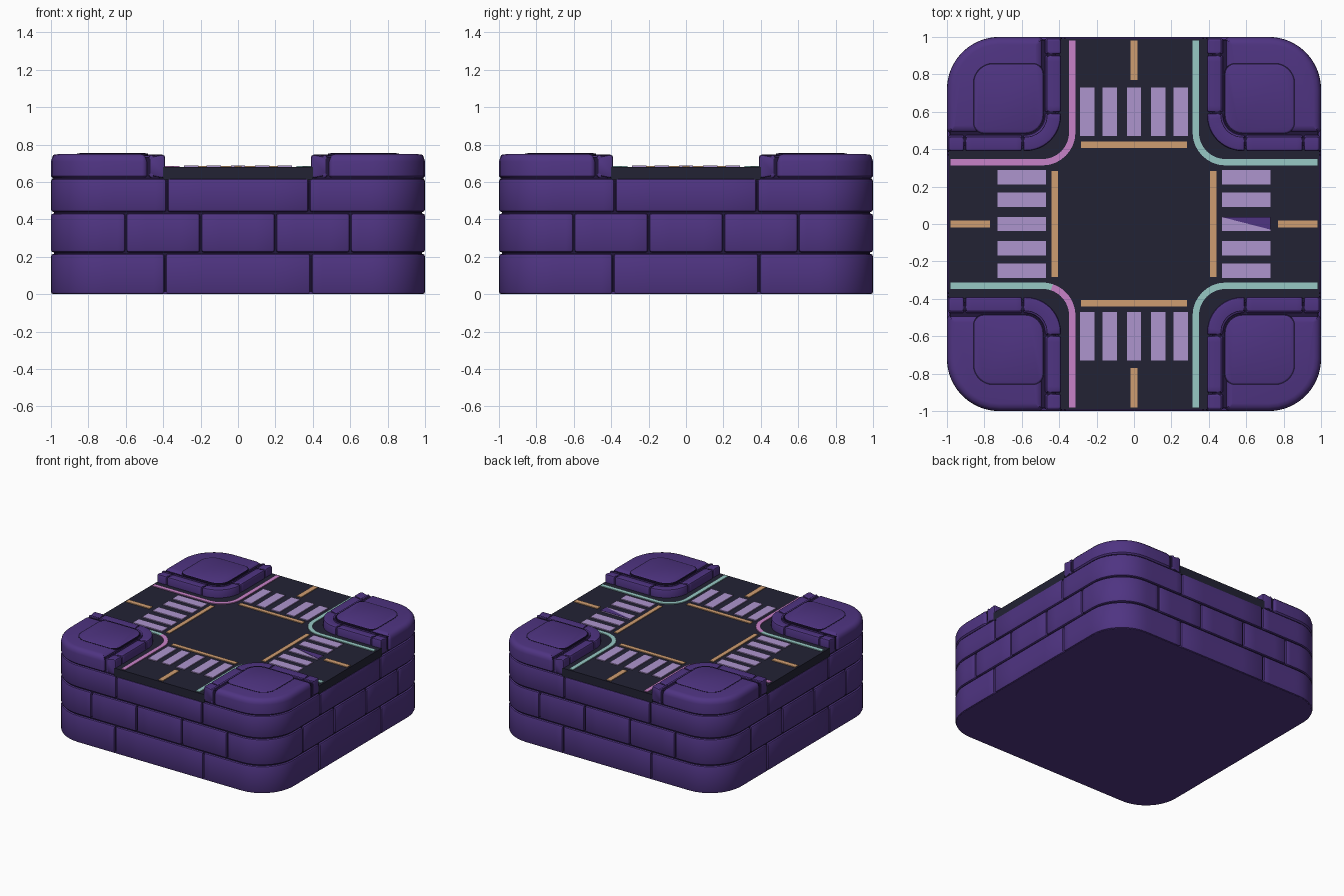
import bpy, bmesh, math

if "Cube" in bpy.data.objects:
    bpy.data.objects.remove(bpy.data.objects["Cube"])

R, F = 0.28, 0.72             # tile corner radius, half of the straight side
Q = 2 * F + R * math.pi / 2   # length of one quarter of the outline


def mat(name, hexa):
    m = bpy.data.materials.new(name)
    c = [int(hexa[i:i + 2], 16) / 255 for i in (0, 2, 4)]
    m.diffuse_color = [((v + 0.055) / 1.055) ** 2.4 if v > 0.04 else v / 12.92 for v in c] + [1]
    m.use_nodes = True
    m.node_tree.nodes["Principled BSDF"].inputs["Base Color"].default_value = m.diffuse_color
    return m


PURPLE = mat("purple stone", "4F3482")
MORTAR = mat("dark mortar", "21163A")
ROAD = mat("asphalt", "222234")
LAVENDER = mat("lavender paint", "AE95CE")
ORANGE = mat("orange paint", "CF9D71")
PINK = mat("pink paint", "C982C9")
TEAL = mat("teal paint", "97C9C5")


def finish(name, bm, material, smooth=True):
    bmesh.ops.recalc_face_normals(bm, faces=bm.faces)
    me = bpy.data.meshes.new(name)
    bm.to_mesh(me)
    bm.free()
    me.materials.append(material)
    ob = bpy.data.objects.new(name, me)
    bpy.context.collection.objects.link(ob)
    if smooth:
        bpy.ops.object.select_all(action='DESELECT')
        ob.select_set(True)
        bpy.context.view_layer.objects.active = ob
        bpy.ops.object.shade_smooth_by_angle(angle=math.radians(35))
    return ob


def loft(bm, rings):
    """Skin a list of closed rings and cap both ends."""
    vs = [[bm.verts.new(p) for p in ring] for ring in rings]
    n = len(vs[0])
    for a, b in zip(vs, vs[1:]):
        for i in range(n):
            j = (i + 1) % n
            bm.faces.new((a[i], a[j], b[j], b[i]))
    bm.faces.new(vs[0])
    bm.faces.new(vs[-1])


def turn(x, y, k):
    for _ in range(k % 4):
        x, y = -y, x
    return x, y


def outline(s):
    """Point and inward normal on the tile outline, s = 0 at the front middle."""
    k = math.floor((s + F) / Q)
    t = s + F - k * Q
    a = max(0, t - 2 * F) / R
    x, y = (t - F, -1) if a == 0 else (F + R * math.sin(a), -F - R * math.cos(a))
    return turn(x, y, k), turn(-math.sin(a), math.cos(a), k)


def corner_path(x0, end, r, sx, sy):
    """L-shaped path around one block, from the y end to the x end."""
    c, st, arc = x0 + r, end - x0 - r, r * math.pi / 2

    def path(s):
        a = min(max(s - st, 0), arc) / r
        x = c - r * math.cos(a) + max(0, s - st - arc)
        y = c - r * math.sin(a) + max(0, st - s)
        return (x * sx, y * sy), (math.cos(a) * sx, math.sin(a) * sy)
    return path, 2 * st + arc


def profile(d0, d1, z0, z1, b):
    """Rounded cross-section in depth and height."""
    pts = []
    for d, z, sd, sz in ((d0, z0, 1, 1), (d0, z1, 1, -1), (d1, z1, -1, -1), (d1, z0, -1, 1)):
        cor = [(d + sd * b, z), (d + sd * b * .3, z + sz * b * .3), (d, z + sz * b)]
        pts += cor if sd * sz < 0 and sd < 0 or sd * sz > 0 and sd > 0 else cor[::-1]
    if pts[2][0] == pts[3][0]:
        return pts
    return pts


def sweep(bm, path, a, b, prof, steps=16, pinch=0.012):
    """Sweep a cross-section along a path with softened ends."""
    cd = sum(p[0] for p in prof) / len(prof)
    cz = sum(p[1] for p in prof) / len(prof)
    e = pinch
    st = [(a, e), (a + e * .3, e * .3), (a + e, 0)] if e else [(a, 0)]
    st += [(a + e + (b - a - 2 * e) * i / steps, 0) for i in range(1, steps)]
    st += [(b - e, 0), (b - e * .3, e * .3), (b, e)] if e else [(b, 0)]
    rings = []
    for s, p in st:
        (x, y), (nx, ny) = path(s)
        ring = []
        for d, z in prof:
            d += math.copysign(p, cd - d)
            ring.append((x + nx * d, y + ny * d, z + math.copysign(p, cz - z)))
        rings.append(ring)
    loft(bm, rings)


def rounded(lo, hi, radii, inset, z, sx=1, sy=1, n=8):
    """Rounded square ring; radii for the low, right, far and left corners."""
    pts = []
    lo, hi = lo + inset, hi - inset
    for k, (r, cx, cy) in enumerate(zip(radii, (lo, hi, hi, lo), (lo, lo, hi, hi))):
        r = max(r - inset, 0.004)
        ox = cx + (r if cx == lo else -r)
        oy = cy + (r if cy == lo else -r)
        for i in range(n + 1):
            a = math.pi + (k + i / n) * math.pi / 2
            pts.append(((ox + r * math.cos(a)) * sx, (oy + r * math.sin(a)) * sy, z))
    return pts


def box(bm, x0, x1, y0, y1, z0, z1, k=0):
    c = [turn(x, y, k) for x, y in ((x0, y0), (x1, y0), (x1, y1), (x0, y1))]
    loft(bm, [[(x, y, z) for x, y in c] for z in (z0, z1)])


# mortar core and underside
bm = bmesh.new()
loft(bm, [rounded(-1, 1, [R] * 4, 0.016, z) for z in (0.01, 0.615)])
finish("mortar_core", bm, MORTAR)
bm = bmesh.new()
loft(bm, [rounded(-1, 1, [R] * 4, 0.01, z) for z in (0, 0.012)])
finish("underside", bm, PURPLE)

# three courses of bricks
courses = (("lower", 0.0, 0.216, (-.39, .39)),
           ("middle", 0.224, 0.432, (-.6, -.2, .2, .6)),
           ("upper", 0.440, 0.618, (-.38, .38)))
for name, z0, z1, seams in courses:
    bm = bmesh.new()
    prof = profile(0, 0.06, z0, z1, 0.014)
    ends = list(seams) + [Q + seams[0]]
    for k in range(4):
        for a, b in zip(ends, ends[1:]):
            sweep(bm, outline, k * Q + a + .004, k * Q + b - .004, prof, 24 if b > F else 4)
    finish(name + "_bricks", bm, PURPLE)

# crossroad slab
arm = [(-.4, -.993), (.4, -.993), (.4, -.6)]
cross = [turn(x, y, k) for k in range(4) for x, y in arm + [(.6, -.4)]]
bm = bmesh.new()
loft(bm, [[(x, y, z) for x, y in cross] for z in (0.612, 0.68)])
finish("road", bm, ROAD, False)

# raised corner blocks with curbs
for label, sx, sy in (("front_left", -1, -1), ("front_right", 1, -1),
                      ("back_left", -1, 1), ("back_right", 1, 1)):
    bm = bmesh.new()
    loft(bm, [rounded(.4, 1, (.18, .03, R, .03), .016, z, sx, sy) for z in (.6, .735)])
    finish(label + "_block_joint", bm, MORTAR)
    bm = bmesh.new()
    rings = ((.01, .622), (.0, .632), (0, .71), (.006, .73), (.02, .745), (.04, .75))
    loft(bm, [rounded(.484, 1, (.1, .03, R, .03), i, z, sx, sy) for i, z in rings])
    finish(label + "_block", bm, PURPLE)
    # pavement panel with its dark outline
    bm = bmesh.new()
    loft(bm, [rounded(.482, .862, (.1, .06, .11, .06), 0, z, sx, sy) for z in (.74, .7515)])
    finish(label + "_panel_outline", bm, MORTAR)
    bm = bmesh.new()
    loft(bm, [rounded(.482, .862, (.1, .06, .11, .06), i, z, sx, sy)
              for i, z in ((.008, .74), (.008, .7515), (.014, .754))])
    finish(label + "_panel", bm, PURPLE)
    # curb stones
    bm = bmesh.new()
    path, total = corner_path(.39, .995, .19, sx, sy)
    cuts = (0, .09, .4, total - .4, total - .09, total)
    for a, b in zip(cuts, cuts[1:]):
        sweep(bm, path, a + .003, b - .003, profile(0, .088, .622, .746, .014), 12, .01)
    finish(label + "_curb", bm, PURPLE)
    # painted edge line
    path, total = corner_path(.33, .98, .16, sx, sy)
    split = {"front_left": .69, "back_left": total}.get(label, 0)
    flat = [(-.017, .675), (-.017, .686), (.017, .686), (.017, .675)]
    for nm, a, b, m in (("pink", 0, split, PINK), ("teal", split, total, TEAL)):
        if b > a:
            bm = bmesh.new()
            sweep(bm, path, a, b, flat, 40, 0)
            finish(f"{label}_{nm}_line", bm, m, False)

# crossings, stop lines and centre dashes on the four arms
stripes, lines = bmesh.new(), bmesh.new()
for k in range(4):
    for x in (-.25, -.13, 0, .13, .25):
        box(stripes, x - .038, x + .038, .47, .73, .678, .687, k)
    box(lines, -.283, .283, .407, .441, .678, .686, k)
    box(lines, -.02, .02, .77, .98, .678, .686, k)
finish("crossing_stripes", stripes, LAVENDER, False)
finish("stop_lines_and_dashes", lines, ORANGE, False)

# dark wedge on the right middle stripe
bm = bmesh.new()
loft(bm, [[(.47, .037, z), (.73, -.03, z), (.73, .037, z)] for z in (.684, .689)])
finish("stripe_wedge", bm, PURPLE, False)
